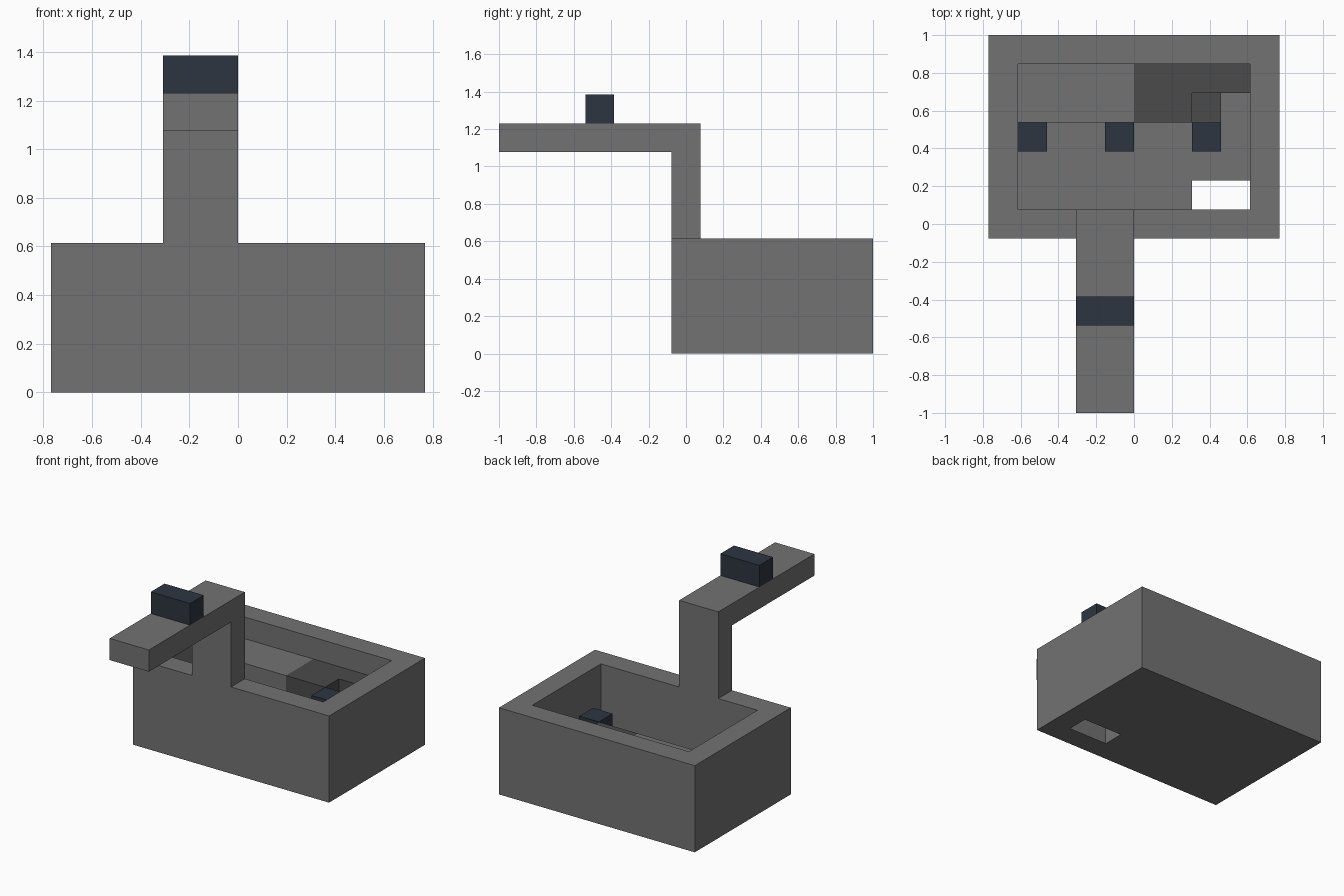
import bpy
import bmesh

old = bpy.data.objects.get("Cube")
if old:
    bpy.data.objects.remove(old, do_unlink=True)

U = 2 / 13  # one building block


def material(name, rgb):
    mat = bpy.data.materials.new(name)
    mat.use_nodes = True
    color = (*rgb, 1)
    mat.diffuse_color = color
    mat.node_tree.nodes["Principled BSDF"].inputs["Base Color"].default_value = color
    return mat


stone = material("grey stone", (0.17, 0.17, 0.17))
dark = material("dark grey", (0.07, 0.07, 0.07))
navy = material("navy", (0.026, 0.036, 0.053))


def prism(name, mat, outline, axis, low, high):
    """Extrude an outline in block units; axis 0 sweeps x, axis 2 sweeps z."""
    bm = bmesh.new()

    def place(a, b, c):
        x, y, z = (c, a, b) if axis == 0 else (a, b, c)
        return ((x - 5) * U, (y - 6.5) * U, z * U)

    face = bm.faces.new([bm.verts.new(place(a, b, low)) for a, b in outline])
    top = bmesh.ops.extrude_face_region(bm, geom=[face])["geom"]
    shift = [0, 0, 0]
    shift[axis] = (high - low) * U
    bmesh.ops.translate(bm, vec=shift,
                        verts=[v for v in top if isinstance(v, bmesh.types.BMVert)])
    bmesh.ops.recalc_face_normals(bm, faces=bm.faces)
    mesh = bpy.data.meshes.new(name)
    bm.to_mesh(mesh)
    bm.free()
    mesh.materials.append(mat)
    obj = bpy.data.objects.new(name, mesh)
    bpy.context.collection.objects.link(obj)
    return obj


def box(name, mat, x, y, z):
    corners = [(x[0], y[0]), (x[1], y[0]), (x[1], y[1]), (x[0], y[1])]
    return prism(name, mat, corners, 2, *z)


def cut(obj, cutter):
    mod = obj.modifiers.new("cut", "BOOLEAN")
    mod.operation, mod.solver, mod.object = "DIFFERENCE", "EXACT", cutter
    bpy.context.view_layer.objects.active = obj
    bpy.ops.object.modifier_apply(modifier=mod.name)
    bpy.data.objects.remove(cutter, do_unlink=True)


# Open basin with a drain through its floor
basin = box("basin", stone, (0, 10), (6, 13), (0, 4))
cut(basin, box("cavity_cutter", stone, (1, 9), (7, 12), (1, 5)))
cut(basin, box("drain_cutter", stone, (7, 9), (7, 8), (-1, 2)))

# Post with a long arm reaching forward
arm = [(6, 4), (7, 4), (7, 8), (0, 8), (0, 7), (6, 7)]
prism("post_and_arm", stone, arm, 0, 3, 5)
box("arm_block", navy, (3, 5), (3, 4), (8, 9))

# Ledges along the inside of the back wall
box("light_ledge", stone, (1, 5), (10, 12), (1, 3))
notched = [(5, 10), (7, 10), (7, 11), (9, 11), (9, 12), (5, 12)]
prism("dark_ledge", dark, notched, 2, 1, 3)
box("dark_step", dark, (7, 8), (9, 11), (1, 2))

# Navy blocks in a row inside the basin
for side, x, z in (("right", 1, 1), ("middle", 4, 1), ("left", 7, 2)):
    box(side + "_block", navy, (x, x + 1), (9, 10), (z, z + 1))
